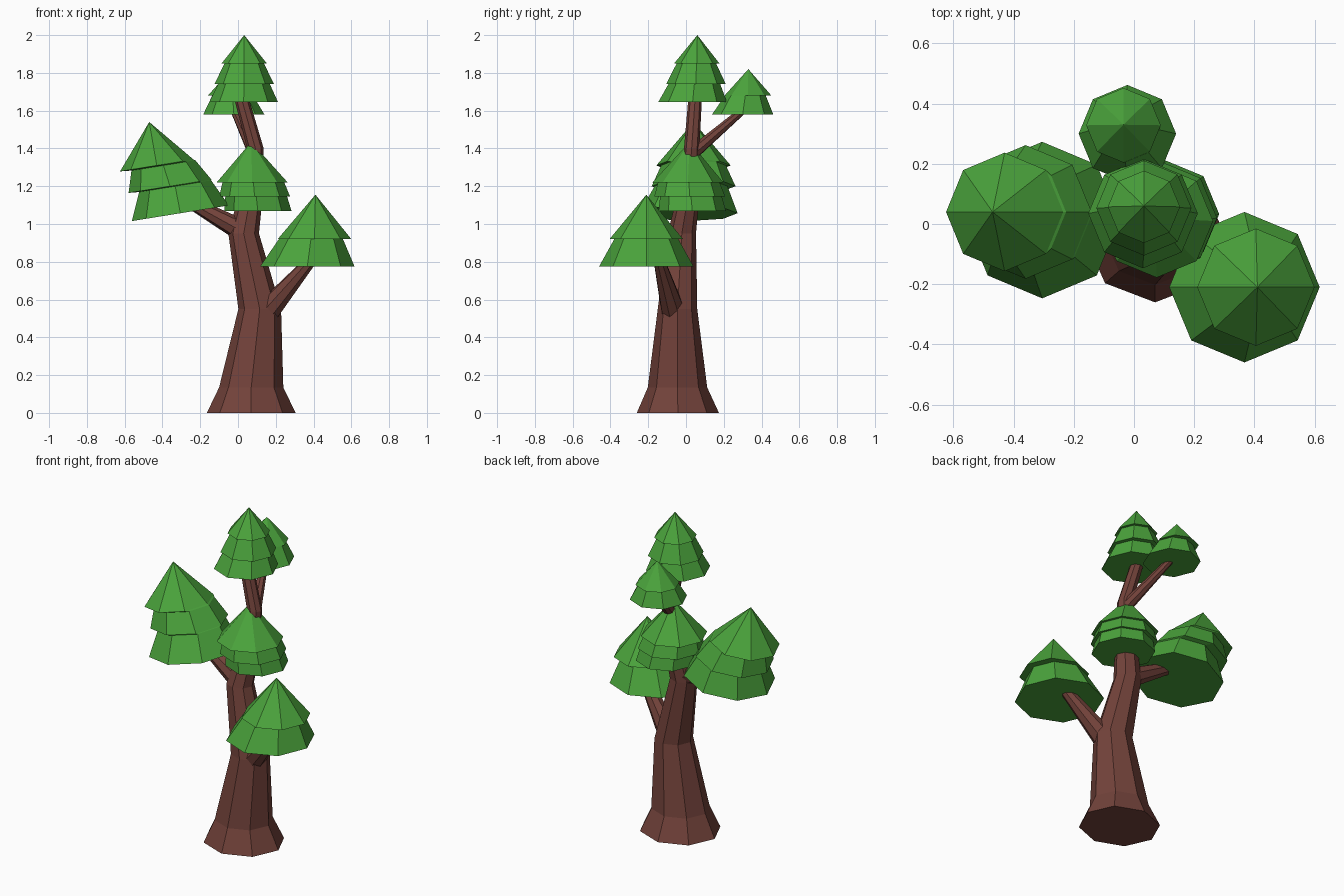
import bpy, math
from mathutils import Vector, Matrix

if "Cube" in bpy.data.objects:
    bpy.data.objects.remove(bpy.data.objects["Cube"])


def material(name, rgb):
    m = bpy.data.materials.new(name)
    m.diffuse_color = (*rgb, 1)
    m.use_nodes = True
    m.node_tree.nodes["Principled BSDF"].inputs["Base Color"].default_value = m.diffuse_color
    return m


BARK = material("bark", (0.17, 0.055, 0.043))
LEAF = material("leaf", (0.07, 0.37, 0.045))


def ring(center, r, rot=None, sides=8, sy=1.0):
    rot = rot or Matrix.Identity(3)
    return [Vector(center) + rot @ Vector((r * math.cos(2 * math.pi * i / sides),
                                           r * sy * math.sin(2 * math.pi * i / sides), 0))
            for i in range(sides)]


def loft(name, rings, mat, apex=None):
    n = len(rings[0])
    verts = [v for r in rings for v in r]
    faces = [tuple(reversed(range(n)))]
    for k in range(len(rings) - 1):
        for i in range(n):
            j = (i + 1) % n
            faces.append((k * n + i, k * n + j, k * n + n + j, k * n + n + i))
    top = (len(rings) - 1) * n
    if apex:
        verts.append(Vector(apex))
        faces += [(top + i, top + (i + 1) % n, top + n) for i in range(n)]
    else:
        faces.append(tuple(range(top, top + n)))
    me = bpy.data.meshes.new(name)
    me.from_pydata(verts, [], faces)
    me.materials.append(mat)
    ob = bpy.data.objects.new(name, me)
    bpy.context.collection.objects.link(ob)
    return ob


def branch(name, a, b, ra, rb):
    rot = (Vector(b) - Vector(a)).to_track_quat('Z', 'Y').to_matrix()
    loft(name, [ring(a, ra, rot), ring(b, rb, rot)], BARK)


def crown(name, tiers, apex, tilt=0.0):
    # stepped cone: each tier narrows, then the next one overhangs it
    rot = Matrix.Rotation(tilt, 3, 'Y')
    rings = []
    for k, (x, y, z, r) in enumerate(tiers):
        rings.append(ring((x, y, z), r, rot))
        if k + 1 < len(tiers):
            nx, ny, nz, nr = tiers[k + 1]
            rings.append(ring(((x + nx) / 2, (y + ny) / 2, nz), nr * 0.87, rot))
    loft(name, rings, LEAF, apex)


# trunk with flared foot
trunk = [(0.07, -0.043, 0, 0.235), (0.07, -0.045, 0.135, 0.17),
         (0.115, -0.045, 0.55, 0.113), (0.03, -0.022, 0.95, 0.081),
         (0.065, 0.01, 1.14, 0.065), (0.092, 0.03, 1.40, 0.044),
         (0.02, 0.048, 1.66, 0.039)]
loft("trunk", [ring(p[:3], p[3], sy=0.925) for p in trunk], BARK)

# branches
branch("right_branch", (0.13, -0.06, 0.51), (0.38, -0.14, 0.80), 0.07, 0.032)
branch("left_branch", (0.03, -0.02, 0.96), (-0.30, 0.02, 1.14), 0.06, 0.028)
branch("back_branch", (0.09, 0.03, 1.37), (-0.02, 0.30, 1.60), 0.036, 0.02)

# leaf crowns
crown("right_crown", [(0.367, -0.21, 0.775, 0.25), (0.405, -0.21, 0.92, 0.195)],
      (0.41, -0.21, 1.155))
crown("left_crown", [(-0.305, 0.013, 1.057, 0.26), (-0.36, 0.04, 1.20, 0.222),
                     (-0.43, 0.04, 1.31, 0.197)], (-0.47, 0.04, 1.54), -0.16)
crown("middle_crown", [(0.105, 0.033, 1.07, 0.178), (0.088, 0.02, 1.145, 0.188),
                       (0.075, 0.01, 1.22, 0.188)], (0.07, 0.02, 1.435))
crown("back_crown", [(-0.022, 0.30, 1.58, 0.162), (-0.035, 0.328, 1.68, 0.124)],
      (-0.035, 0.33, 1.82))
crown("top_crown", [(0.03, 0.035, 1.645, 0.182), (0.033, 0.053, 1.74, 0.158),
                    (0.033, 0.057, 1.85, 0.12)], (0.033, 0.06, 2.0))
